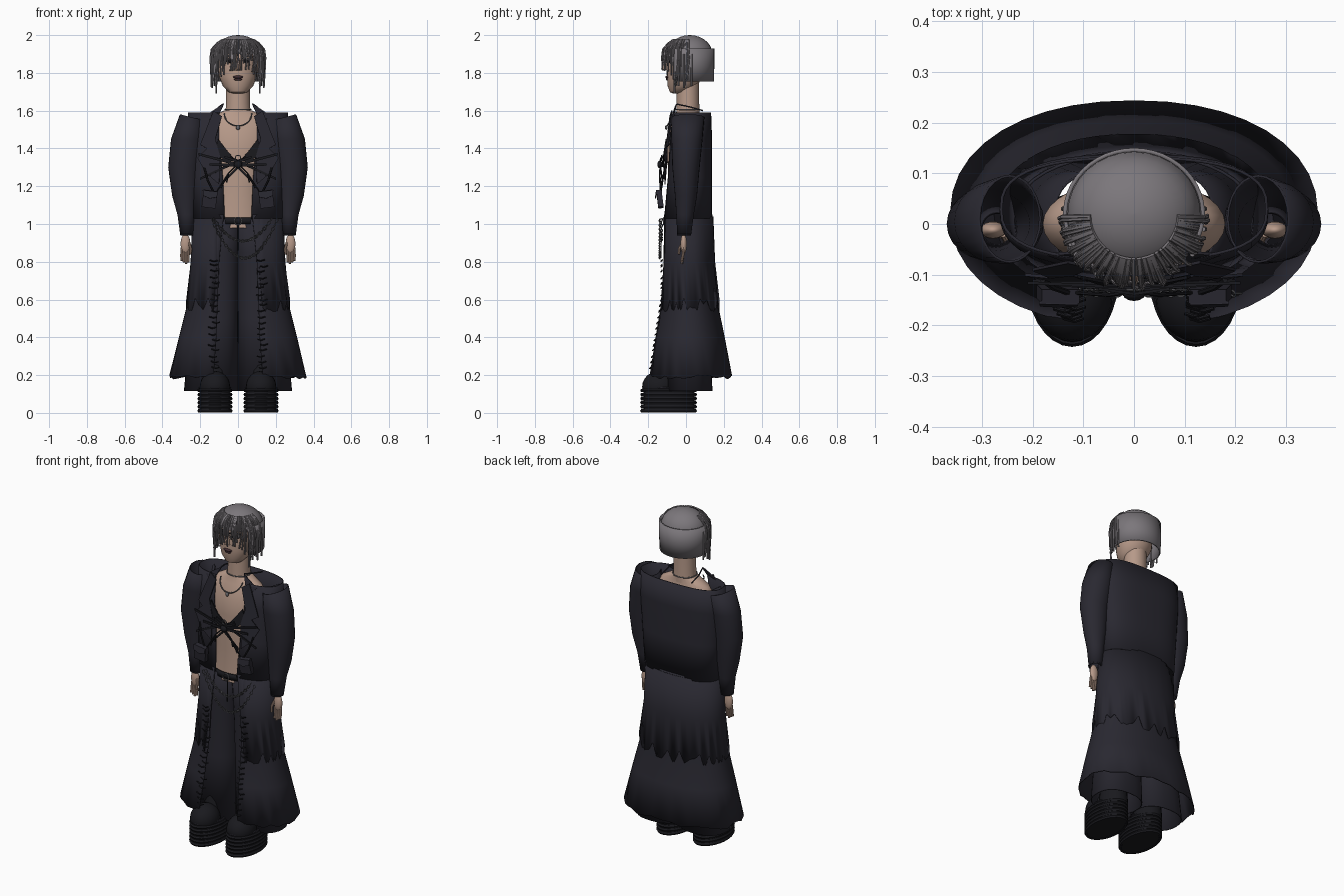
import bpy, math, random
from mathutils import Vector

if "Cube" in bpy.data.objects:
    bpy.data.objects.remove(bpy.data.objects["Cube"])
random.seed(4)
PI = math.pi


def mat(name, r, g, b):
    m = bpy.data.materials.new(name)
    m.diffuse_color = (r, g, b, 1)
    m.use_nodes = True
    m.node_tree.nodes["Principled BSDF"].inputs["Base Color"].default_value = m.diffuse_color
    return m


CLOTH = mat("cloth", .022, .021, .030)
DARK = mat("black", .010, .010, .013)
SKIN = mat("skin", .47, .32, .25)
HAIR = mat("hair", .20, .185, .20)
METAL = mat("metal", .13, .13, .14)
LIPS = mat("lips", .05, .025, .03)


def finish(o, m, thick=0, smooth=True):
    o.data.materials.append(m)
    bpy.ops.object.select_all(action='DESELECT')
    o.select_set(True)
    bpy.context.view_layer.objects.active = o
    if thick:
        s = o.modifiers.new("thick", 'SOLIDIFY')
        s.thickness, s.offset = thick, 0
    if smooth:
        bpy.ops.object.shade_smooth_by_angle(angle=math.radians(40))
    return o


def mesh(name, verts, faces, m, thick=0, smooth=True):
    d = bpy.data.meshes.new(name)
    d.from_pydata(verts, [], faces)
    d.update()
    o = bpy.data.objects.new(name, d)
    bpy.context.collection.objects.link(o)
    return finish(o, m, thick, smooth)


def loft(name, rings, m, n=32, e=1.0, thick=0, jag=0, tilt=0, caps=False):
    """rings: (cx, cy, z, rx, ry[, half width of front opening])"""
    verts, faces = [], []
    is_open = len(rings[0]) == 6
    cols = n + 1 if is_open else n
    for k, r in enumerate(rings):
        cx, cy, z, rx, ry = r[:5]
        a0 = math.asin(min(1, r[5] / rx) ** (1 / e)) if is_open else 0
        for i in range(cols):
            a = a0 + (2 * PI - 2 * a0) * i / n
            s, c = math.sin(a), math.cos(a)
            dz = random.uniform(-jag, jag) if k == len(rings) - 1 else 0
            verts.append((cx + rx * math.copysign(abs(s) ** e, s),
                          cy - ry * math.copysign(abs(c) ** e, c),
                          z + dz + (tilt * s if k == 0 else 0)))
    for k in range(len(rings) - 1):
        for i in range(n):
            j = i + 1 if is_open else (i + 1) % n
            faces.append((k * cols + i, (k + 1) * cols + i, (k + 1) * cols + j, k * cols + j))
    if caps:
        faces.append(tuple(range(n)))
        faces.append(tuple(range(len(verts) - 1, len(verts) - n - 1, -1)))
    return mesh(name, verts, faces, m, thick)


def ball(name, loc, size, m, seg=20):
    bpy.ops.mesh.primitive_uv_sphere_add(segments=seg, ring_count=seg // 2, location=loc)
    o = bpy.context.object
    o.name, o.scale = name, size
    return finish(o, m)


def tubes(name, lines, radius, m, closed=False, res=1):
    d = bpy.data.curves.new(name, 'CURVE')
    d.dimensions, d.bevel_depth, d.bevel_resolution = '3D', radius, res
    d.use_fill_caps = True
    for pts in lines:
        s = d.splines.new('POLY')
        s.points.add(len(pts) - 1)
        s.use_cyclic_u = closed
        for p, q in zip(s.points, pts):
            p.co = (*q, 1)
    o = bpy.data.objects.new(name, d)
    bpy.context.collection.objects.link(o)
    bpy.ops.object.select_all(action='DESELECT')
    o.select_set(True)
    bpy.context.view_layer.objects.active = o
    bpy.ops.object.convert(target='MESH')
    return finish(bpy.context.object, m)


def panel(name, pts, m, thick=.006):
    return mesh(name, pts, [tuple(range(len(pts)))], m, thick, False)


def ring_pts(cx, cy, z, rx, ry, n=24):
    return [(cx + rx * math.sin(2 * PI * i / n), cy - ry * math.cos(2 * PI * i / n), z) for i in range(n)]


def chain(name, x0, x1, top, drop, y, n):
    links = []
    for k in range(n):
        t = (k + .5) / n
        p = Vector((x0 + (x1 - x0) * t, y, top - drop * 4 * t * (1 - t)))
        d = Vector((x1 - x0, 0, -drop * 4 * (1 - 2 * t))).normalized()
        side = d.cross(Vector((0, 1, 0))) if k % 2 else (Vector((0, 1, 0)) + d.cross(Vector((0, 1, 0))) * .5).normalized()
        links.append([p + d * .0115 * math.cos(b * PI / 5) + side * .007 * math.sin(b * PI / 5) for b in range(10)])
    tubes(name, links, .002, METAL, True, 0)


# Body, neck and head
loft("torso", [(0, 0, .98, .15, .10), (0, 0, 1.18, .13, .09), (0, 0, 1.38, .165, .10), (0, 0, 1.5, .18, .09),
               (0, .005, 1.56, .155, .065), (0, .01, 1.60, .075, .06)], SKIN, caps=True)
loft("neck", [(0, .01, 1.57, .068, .062), (0, .01, 1.64, .063, .06), (0, .01, 1.76, .063, .06)], SKIN)
loft("head", [(0, -.045, 1.69, .02, .02), (0, -.035, 1.698, .05, .05), (0, -.02, 1.73, .08, .077),
              (0, -.005, 1.78, .10, .095), (0, 0, 1.85, .107, .10), (0, .005, 1.92, .10, .095),
              (0, .01, 1.96, .07, .065)], SKIN, caps=True)
mesh("nose", [(-.009, -.094, 1.88), (.009, -.094, 1.88), (.018, -.09, 1.81), (-.018, -.09, 1.81), (0, -.132, 1.822)],
     [(0, 1, 4), (1, 2, 4), (2, 3, 4), (3, 0, 4)], SKIN)
ball("upper_lip", (0, -.098, 1.778), (.028, .012, .008), LIPS)
ball("lower_lip", (0, -.094, 1.766), (.022, .012, .008), LIPS)
for s in (-1, 1):
    ball("eye", (s * .042, -.09, 1.865), (.021, .012, .012), DARK)
    tubes("eyebrow", [[(s * .015, -.104, 1.885), (s * .045, -.102, 1.893), (s * .075, -.08, 1.884)]], .005, DARK)
    ball("ear", (s * .108, .0, 1.83), (.012, .022, .034), SKIN)
    chain("earring", s * .118, s * .119, 1.80, .06, -.055, 8)

# Hair: dome, back shell and hanging strands
loft("hair_dome", [(0, .02, 1.90, .131, .122)] + [
    (0, .02, 1.90 + .1 * math.sin(a * PI / 14), .13 * math.cos(a * PI / 14), .12 * math.cos(a * PI / 14))
    for a in range(1, 7)] + [(0, .02, 2.0, .002, .002)], HAIR, caps=True)
loft("hair_shell", [(0, .02, 1.93, .136, .126, .108), (0, .02, 1.84, .136, .126, .108),
                    (0, .02, 1.755, .132, .124, .106)], HAIR, thick=.008)
strands = []
for k in range(62):
    a = math.radians(-88 + 176 * k / 61 + random.uniform(-2, 2))
    r = random.uniform(.128, .148)
    end = random.uniform(1.80, 1.88) - .085 * abs(math.sin(a)) ** 3
    f = lambda q, z, w=0: (q * math.sin(a + w), .015 - q * .98 * math.cos(a + w), z)
    strands.append([f(.085, 1.976), f(.112, 1.958), f(r - .006, 1.925), f(r, 1.88, .02),
                    f(r - .004, end, random.uniform(-.08, .08))])
tubes("fringe", strands, .0042, HAIR)
tubes("side_locks", [[(s * x, y, 1.9), (s * (x + .003), y, 1.8), (s * x, y, z)] for s in (-1, 1)
                     for x, y, z in ((.137, -.01, 1.72), (.115, -.06, 1.69), (.125, -.04, 1.73), (.137, .03, 1.73))],
      .005, HAIR)

# Coat bodice and flaring skirt, open at the front
loft("coat_bodice", [(0, .03, 1.59, .262, .10, .10), (0, .025, 1.45, .262, .11, .10), (0, .02, 1.25, .25, .115, .08),
                     (0, .01, 1.03, .238, .125, .07)], CLOTH, n=40, e=.75, thick=.006)
skirt = [(0, .01, 1.05, .238, .128, .075), (0, .01, .8, .246, .135, .10), (0, .012, .62, .255, .145, .107),
         (0, .017, .4, .31, .185, .115), (0, .02, .19, .36, .221, .13)]
loft("coat_skirt", skirt, CLOTH, n=36, e=.92, thick=.006, jag=.012)
loft("torn_overskirt", [(0, .012, 1.04, .24, .131, .11), (0, .012, .8, .249, .14, .11), (0, .014, .56, .275, .162, .13)],
     CLOTH, n=44, e=.92, thick=.004, jag=.05)

for s in (-1, 1):
    # Sleeve, cuff and hand
    loft("sleeve", [(s * c, y, z, rx, ry) for z, c, y, rx, ry in (
        (1.565, .245, .01, .06, .085), (1.45, .266, .005, .086, .08), (1.3, .285, 0, .082, .07),
        (1.15, .280, 0, .066, .056), (1.05, .272, -.005, .046, .044), (.94, .270, -.01, .033, .034))],
        CLOTH, n=24, thick=.005, tilt=s * .015)
    tubes("cuff", [ring_pts(s * .27, -.01, .945, .033, .034)], .004, CLOTH, True)
    ball("palm", (s * .278, -.012, .895), (.026, .017, .052), SKIN)
    tubes("fingers", [[(s * (.26 + .012 * k), -.012, .88), (s * (.262 + .0125 * k), -.016, .835),
                       (s * (.262 + .012 * k), -.022, .79 + .008 * abs(k - 1))] for k in range(4)]
          + [[(s * .258, -.02, .9), (s * .25, -.035, .87), (s * .252, -.038, .84)]], .0068, SKIN, res=2)
    # Lapel, collar and chest straps
    panel("lapel", [(s * x, y, z) for x, y, z in (
        (.085, -.085, 1.57), (.13, -.075, 1.60), (.20, -.09, 1.42), (.165, -.105, 1.40), (.215, -.10, 1.35),
        (.17, -.11, 1.27), (.10, -.112, 1.21), (.095, -.11, 1.36), (.12, -.10, 1.45))], CLOTH)
    panel("collar", [(s * .075, -.05, 1.635), (s * .095, -.055, 1.625), (s * .17, -.06, 1.575),
                     (s * .115, -.08, 1.52), (s * .105, -.075, 1.57)], CLOTH)
    tubes("collar_edge", [[(s * .078, -.05, 1.635), (s * .10, .02, 1.62), (s * .10, .09, 1.60)]], .004, CLOTH)
    panel("bra_cup", [(s * .01, -.108, 1.335), (s * .055, -.115, 1.385), (s * .105, -.105, 1.45),
                      (s * .12, -.10, 1.37), (s * .06, -.12, 1.33)], DARK)
    for k, (x0, z0, x1, z1) in enumerate(((-.06, 1.36, .20, 1.24), (-.02, 1.31, .21, 1.37), (0, 1.31, .15, 1.315),
                                          (0, 1.30, .09, 1.21), (0, 1.33, .07, 1.355))):
        y = -.122 - .004 * k
        panel("strap", [(s * x0, y, z0 - .008), (s * x1, y + .01, z1 - .006),
                        (s * x1, y + .01, z1 + .006), (s * x0, y, z0 + .008)], DARK)
    tubes("strap_ties", [[(s * .01, -.135, 1.31), (s * .05, -.14, 1.27), (s * (.06 + .03 * k), -.135, 1.22 - .03 * k)]
                         for k in range(3)], .004, DARK)
    # Hip pocket, hanging on a strap
    bpy.ops.mesh.primitive_cube_add(size=1, location=(s * .15, -.138, 1.132), rotation=(.12, s * -.12, 0))
    o = bpy.context.object
    o.name, o.scale = "pocket", (.075, .028, .09)
    finish(o, CLOTH, smooth=False)
    panel("pocket_flap", [(s * .11, -.157, 1.17), (s * .187, -.155, 1.18), (s * .185, -.16, 1.15),
                          (s * .148, -.162, 1.135), (s * .112, -.16, 1.142)], CLOTH)
    tubes("pocket_strap", [[(s * .13, -.135, 1.17), (s * .16, -.125, 1.23), (s * .18, -.11, 1.30)]], .006, DARK)
    # Torn slashes down the coat front
    cuts = []
    for k in range(20):
        z = .24 + k * .03 + random.uniform(-.006, .006)
        y = -.126 if z > .62 else -.126 - (.62 - z) / .43 * .068
        x = .125 + random.uniform(-.012, .012)
        cuts.append([(s * (x - .018), y, z), (s * x, y - .006, z - .005), (s * (x + .022), y, z + .002)])
    tubes("torn_slashes", cuts, .0035, DARK, res=0)
    # Wide trouser leg
    loft("trouser_leg", [(s * .075, .0, 1.02, .085, .10), (s * .10, .005, .85, .105, .10), (s * .125, .012, .5, .122, .105),
                         (s * .142, .02, .115, .142, .118)], CLOTH, n=28, e=.85, thick=.005)
    # Platform boot with ridged sole
    bx = s * .122
    loft("boot_sole", [(bx, -.09, z, .082, .135) for z in (.004, .125)], DARK, n=32, e=.85, caps=True)
    for k in range(6):
        tubes("sole_ridge", [ring_pts(bx, -.092, .011 + k * .0215, .083, .14, 32)], .0105, DARK, True)
    ball("boot_toe", (bx, -.14, .14), (.08, .092, .082), DARK, 24)
    loft("boot_shaft", [(bx, -.03, .12, .078, .085), (bx, -.03, .2, .072, .08), (bx, -.01, .34, .066, .07)], DARK, n=24)
    tubes("boot_welt", [ring_pts(bx, -.092, .132, .08, .135, 32)], .006, CLOTH, True)

# Belt, buckle, drape chains
loft("belt", [(0, 0, 1.0, .155, .108), (0, 0, 1.035, .155, .108)], DARK, thick=.008)
tubes("buckle", [[(.02 * math.sin(i * PI / 8), -.117, 1.015 + .02 * math.cos(i * PI / 8)) for i in range(16)]],
      .0035, METAL, True)
tubes("trouser_fly", [[(0, -.10, 1.0), (0, -.102, .86)]], .004, DARK)
chain("long_chain", -.14, .21, 1.03, .21, -.137, 34)
chain("short_chain", -.13, .18, 1.03, .12, -.13, 27)

# Necklace with ring pendant, choker and chest ring
neck = [(.073 * math.sin(t), -.06 - .04 * max(0, math.cos(t)), 1.585 - .065 * max(0, math.cos(t)))
        for t in [(-PI / 2 + PI * i / 16) for i in range(17)]]
tubes("necklace", [neck], .0035, METAL)
tubes("choker", [ring_pts(0, .01, 1.605, .069, .064)], .003, METAL, True)
ball("pendant", (0, -.105, 1.51), (.011, .007, .012), METAL, 12)
ball("chest_knot", (0, -.138, 1.315), (.022, .014, .02), DARK, 12)
tubes("chest_ring", [[(.014 * math.sin(i * PI / 8), -.13, 1.35 + .014 * math.cos(i * PI / 8)) for i in range(16)]],
      .003, METAL, True)
